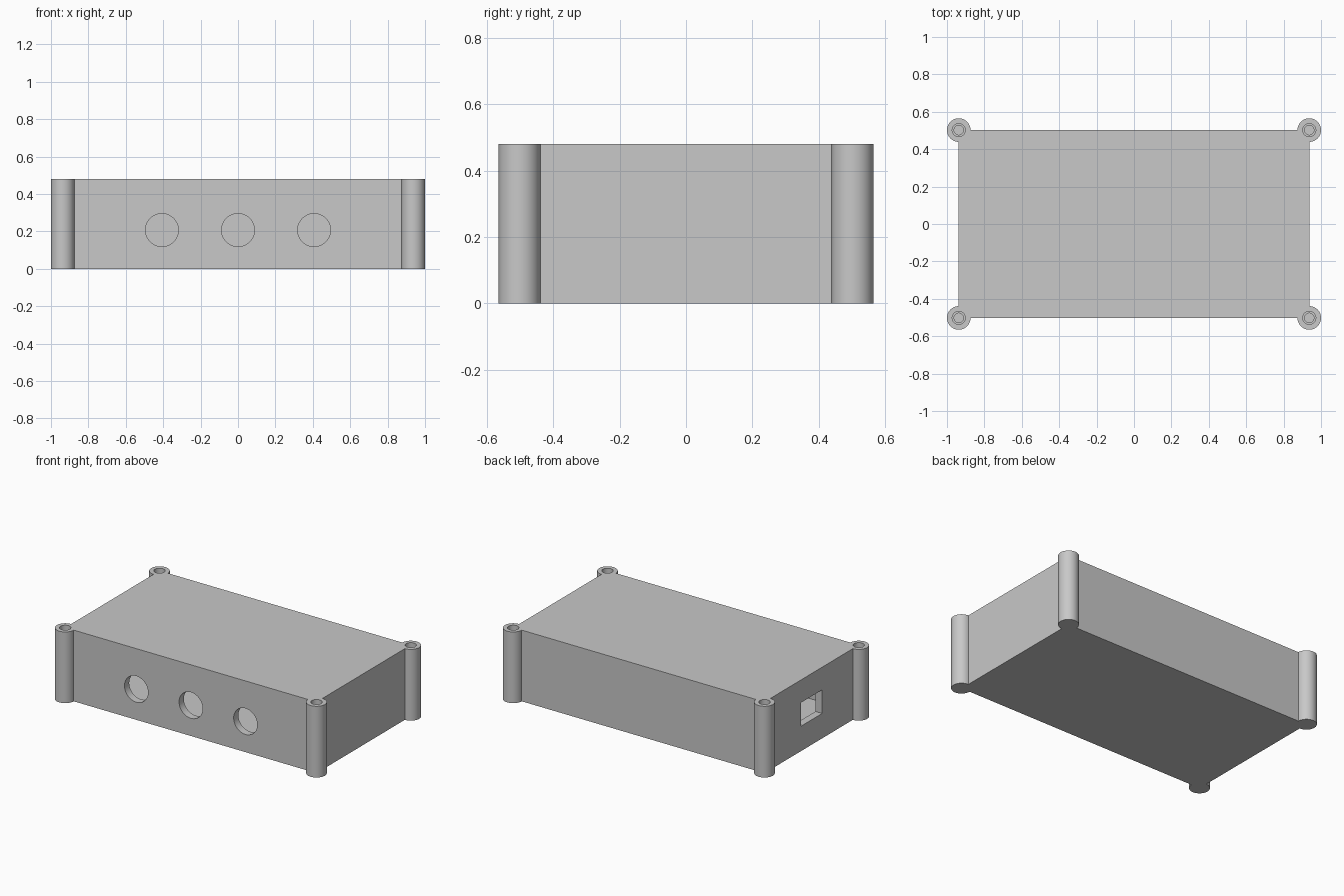
import bpy, bmesh, math
from mathutils import Matrix, Vector

if "Cube" in bpy.data.objects:
    bpy.data.objects.remove(bpy.data.objects["Cube"])

W, D, H = 0.937, 0.502, 0.48     # half width, half depth, height
R = 0.063                        # corner post radius
T = 0.05                         # wall thickness

grey = bpy.data.materials.new("grey_plastic")
grey.diffuse_color = (0.58, 0.58, 0.58, 1)
grey.use_nodes = True
grey.node_tree.nodes["Principled BSDF"].inputs["Base Color"].default_value = grey.diffuse_color


def make(name, bm):
    bmesh.ops.recalc_face_normals(bm, faces=bm.faces[:])
    me = bpy.data.meshes.new(name)
    bm.to_mesh(me)
    bm.free()
    me.materials.append(grey)
    ob = bpy.data.objects.new(name, me)
    bpy.context.collection.objects.link(ob)
    return ob


def box(name, lo, hi):
    lo, hi = Vector(lo), Vector(hi)
    bm = bmesh.new()
    bmesh.ops.create_cube(bm, size=1, matrix=Matrix.Translation((lo + hi) / 2)
                          @ Matrix.Diagonal((*(hi - lo), 1)))
    return make(name, bm)


def cylinder(name, centre, radius, depth, tilt=0.0):
    bm = bmesh.new()
    bmesh.ops.create_cone(bm, cap_ends=True, segments=48, radius1=radius, radius2=radius,
                          depth=depth, matrix=Matrix.Translation(centre)
                          @ Matrix.Rotation(tilt, 4, 'X'))
    return make(name, bm)


# Case: rectangle outline with a three-quarter round post at each corner, extruded
bm = bmesh.new()
outline = []
corners = [(1, 1), (-1, 1), (-1, -1), (1, -1)]
for i, (sx, sy) in enumerate(corners):
    for k in range(37):
        a = math.radians(-90 + 90 * i + 7.5 * k)
        outline.append(bm.verts.new((sx * W + R * math.cos(a), sy * D + R * math.sin(a), 0)))
base = bm.faces.new(outline)
top = bmesh.ops.extrude_face_region(bm, geom=[base])["geom"]
bmesh.ops.translate(bm, vec=(0, 0, H), verts=[v for v in top if isinstance(v, bmesh.types.BMVert)])
case = make("case", bm)

# Cutters: inner cavity, side port, front button holes, stepped screw holes
cutters = [
    box("cavity_cutter", (-W + T, -D + T, T), (W - T, D - T, H - T)),
    box("port_cutter", (-W - 0.1, -0.112, 0.168), (-W + T + 0.05, 0.112, 0.327)),
]
for x in (-0.407, 0, 0.407):
    cutters.append(cylinder("button_hole_cutter", (x, -D, 0.207), 0.088, 0.2, math.pi / 2))
for sx, sy in corners:
    cutters.append(cylinder("screw_hole_cutter", (sx * W, sy * D, 0.3), 0.025, 0.5))
    cutters.append(cylinder("screw_head_cutter", (sx * W, sy * D, H), 0.035, 0.1))

bpy.context.view_layer.objects.active = case
case.select_set(True)
for cutter in cutters:
    mod = case.modifiers.new("cut", 'BOOLEAN')
    mod.operation = 'DIFFERENCE'
    mod.solver = 'EXACT'
    mod.object = cutter
    bpy.ops.object.modifier_apply(modifier=mod.name)
    bpy.data.objects.remove(cutter)

# Smooth posts and holes, crisp edges elsewhere
bpy.ops.object.shade_smooth_by_angle(angle=math.radians(30))
